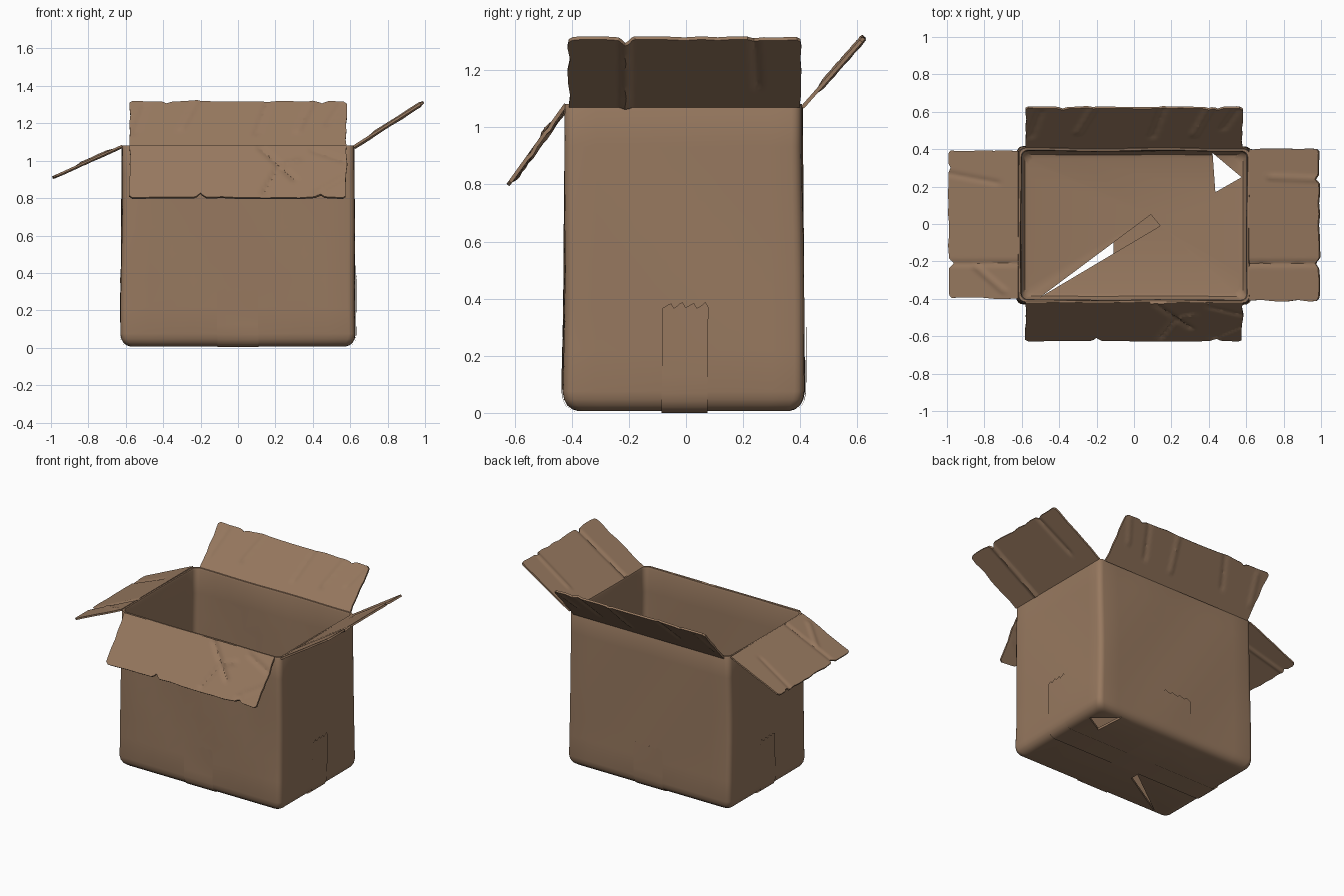
import bpy, bmesh, math, random
from mathutils import Vector

if "Cube" in bpy.data.objects:
    bpy.data.objects.remove(bpy.data.objects["Cube"])

random.seed(4)
card = bpy.data.materials.new("cardboard brown")
card.diffuse_color = (0.31, 0.19, 0.115, 1)
card.use_nodes = True
card.node_tree.nodes["Principled BSDF"].inputs["Base Color"].default_value = card.diffuse_color
HX, HY, CY = 0.628, 0.423, -0.008      # half sizes and y centre of the box


def make(name, verts, faces, angle=35):
    me = bpy.data.meshes.new(name)
    me.from_pydata([tuple(v) for v in verts], [], faces)
    me.materials.append(card)
    ob = bpy.data.objects.new(name, me)
    bpy.context.collection.objects.link(ob)
    bm = bmesh.new()
    bm.from_mesh(me)
    bmesh.ops.recalc_face_normals(bm, faces=bm.faces)
    bm.to_mesh(me)
    bm.free()
    smooth(ob, angle)
    return ob


def smooth(ob, angle):
    bpy.ops.object.select_all(action='DESELECT')
    ob.select_set(True)
    bpy.context.view_layer.objects.active = ob
    bpy.ops.object.shade_smooth_by_angle(angle=math.radians(angle))


def apply_modifier(ob, mod):
    bpy.context.view_layer.objects.active = ob
    bpy.ops.object.modifier_apply(modifier=mod.name)


def wobble(x, y, z):
    """Gentle unevenness shared by the walls and the tape on them."""
    k = 0.003 * min(1, z / 0.15)
    return Vector((x + k * math.sin(5 * z + 6 * y), y + k * math.sin(6 * z + 9 * x), z))


def rounded_ring(inset, z, radius):
    hx, hy = HX - inset, HY - inset
    pts = []
    for sx, sy, a0 in ((1, 1, 0), (-1, 1, 90), (-1, -1, 180), (1, -1, 270)):
        for i in range(5):
            a = math.radians(a0 + i * 22.5)
            pts.append((sx * (hx - radius) + radius * math.cos(a),
                        sy * (hy - radius) + radius * math.sin(a)))
    out = []                                  # subdivide the straight sides
    for i, p in enumerate(pts):
        q = pts[(i + 1) % len(pts)]
        n = 10 if i % 5 == 4 else 1
        for j in range(n):
            t = j / n
            out.append(wobble(p[0] + (q[0] - p[0]) * t, CY + p[1] + (q[1] - p[1]) * t, z))
    return out


# Box body: outer profile up, rim, inner profile down
curve = [(0.055, 0.006), (0.034, 0.012), (0.016, 0.026), (0.005, 0.047), (0, 0.075)]
profile = curve + [(0.001 + 0.008 * i / 7, 0.075 + 1.0 * i / 7) for i in range(1, 8)]
profile += [(0.012, 1.082), (0.022, 1.082), (0.026, 1.07)]
profile += [(0.026 - 0.006 * i / 6, 1.07 - 0.97 * i / 6) for i in range(1, 7)]
profile += [(0.026, 0.055), (0.045, 0.028), (0.065, 0.022)]
rings = [rounded_ring(i, z, 0.035) for i, z in profile]
n = len(rings[0])
faces = [(r * n + i, r * n + (i + 1) % n, (r + 1) * n + (i + 1) % n, (r + 1) * n + i)
         for r in range(len(rings) - 1) for i in range(n)]
faces += [tuple(range(n)), tuple((len(rings) - 1) * n + i for i in range(n))]
box = make("box_body", [v for r in rings for v in r], faces)

# Two torn holes through the floor
for tri in (((0.42, 0.38), (0.435, 0.17), (0.575, 0.25)),
            ((-0.50, -0.39), (0.14, -0.01), (0.09, 0.05))):
    v = [(x, y, z) for z in (-0.05, 0.12) for x, y in tri]
    cutter = make("floor_hole_cutter", v, [(0, 2, 1), (3, 4, 5), (0, 1, 4, 3), (1, 2, 5, 4), (2, 0, 3, 5)])
    cutter.hide_render = True
    mod = box.modifiers.new("hole", 'BOOLEAN')
    mod.operation = 'DIFFERENCE'
    mod.solver = 'EXACT'
    mod.object = cutter
    apply_modifier(box, mod)
    bpy.data.objects.remove(cutter)
smooth(box, 35)


# Tape strips wrapped under the box, with torn ends
def tape(name, along_x, w0, w1, top, lift):
    half = HX if along_x else HY
    side = [(half + 0.004 - i, z - lift) for i, z in curve[::-1]]
    path = [(half + 0.004, top - (top - 0.075) * i / 5) for i in range(5)] + side
    path += [(-r, z) for r, z in path[::-1]]
    m, verts = 16, []
    for k, (r, z) in enumerate(path):
        for j in range(m + 1):
            w = w0 + (w1 - w0) * j / m
            torn = (0.011 * (j % 4 - 2) / 2 + random.uniform(-.003, .003)) if k in (0, len(path) - 1) else 0
            x, y = (r, w) if along_x else (w, r + CY)
            verts.append(wobble(x, y, max(0.0, z + torn)))
    row = m + 1
    f = [(k * row + j, k * row + j + 1, (k + 1) * row + j + 1, (k + 1) * row + j)
         for k in range(len(path) - 1) for j in range(m)]
    make(name, verts, f, 40)


tape("long_tape", True, -0.085, 0.075, 0.38, 0.006)
tape("cross_tape", False, -0.11, 0.11, 0.31, 0.003)


def seg_dist(p, a, b):
    d = b - a
    t = max(0, min(1, (p - a).dot(d) / d.dot(d)))
    return (p - a - d * t).length


# Flaps: worn sheets with creases (u0, v0, u1, v1, depth) and edge notches (u, depth)
def flap(name, hinge, tip, axis, u0, u1, creases, notches, thick=0.013):
    hinge, tip, axis = Vector(hinge), Vector(tip), Vector(axis)
    length = (tip - hinge).length
    normal = axis.cross(tip - hinge).normalized()
    if normal.z < 0:
        normal = -normal
    nu, nv, verts = 70, 22, []
    edge = [random.uniform(-0.005, 0.003) for _ in range(nu // 5 + 2)]
    sides = [[random.uniform(-0.005, 0.005) for _ in range(nv // 4 + 2)] for _ in range(2)]

    def noise(tab, t):
        i = int(t)
        return tab[i] + (tab[min(i + 1, len(tab) - 1)] - tab[i]) * (t - i)

    for j in range(nv + 1):
        lo = u0 + noise(sides[0], j / 4) * min(1, j / 3)
        hi = u1 + noise(sides[1], j / 4) * min(1, j / 3)
        for i in range(nu + 1):
            u = lo + (hi - lo) * i / nu
            reach = length + noise(edge, i / 5)
            corner = min(u - lo, hi - u)
            reach -= max(0, 0.014 - corner)
            for nu_, nd in notches:
                reach -= nd * max(0, 1 - abs(u - nu_) / 0.025)
            v = reach * j / nv
            p = Vector((u, v / length))
            h = 0
            for a, b, c, d, depth in creases:
                dist = seg_dist(Vector((p.x, p.y * length)), Vector((a, b * length)), Vector((c, d * length)))
                h += depth * max(0, 1 - dist / 0.022)
            verts.append(hinge + (tip - hinge) * (v / length) + axis * u + normal * h)
    row = nu + 1
    f = [(j * row + i, j * row + i + 1, (j + 1) * row + i + 1, (j + 1) * row + i)
         for j in range(nv) for i in range(nu)]
    ob = make(name, verts, f, 30)
    mod = ob.modifiers.new("thickness", 'SOLIDIFY')
    mod.thickness, mod.offset = thick, 0
    apply_modifier(ob, mod)
    smooth(ob, 30)


X, Y = (1, 0, 0), (0, 1, 0)
flap("front_flap", (0, -0.421, 1.08), (0, -0.622, 0.80), X, -0.58, 0.58,
     [(0.12, 0.05, 0.30, 0.65, -0.012), (0.22, 0.4, 0.14, 0.9, -0.011), (0.22, 0.4, 0.32, 0.3, 0.008),
      (0.40, 0.1, 0.57, 0.3, -0.008), (0.57, 0.6, 0.42, 0.9, -0.007)],
     [(-0.2, 0.03), (0.44, 0.02)])
flap("back_flap", (0, 0.408, 1.07), (0, 0.624, 1.315), X, -0.58, 0.58,
     [(-0.3, 0.4, -0.22, 1, 0.007), (0.1, 0.3, 0.16, 1, -0.007), (0.32, 0.35, 0.40, 1, 0.008),
      (0.48, 0.5, 0.55, 0.95, -0.006), (-0.55, 0.3, -0.5, 0.9, -0.006)],
     [(-0.38, 0.015), (0.45, 0.015)])
flap("left_flap", (-0.618, 0, 1.08), (-0.99, 0, 0.912), Y, -0.397, 0.39,
     [(-0.21, 0.0, -0.21, 1, -0.008), (-0.36, 0.2, -0.23, 0.6, 0.008), (0.22, 0.3, 0.27, 1, -0.006)],
     [(-0.21, 0.03), (0.3, 0.015)], 0.011)
flap("right_flap", (0.618, 0, 1.075), (0.99, 0, 1.312), Y, -0.41, 0.40,
     [(-0.21, 0.0, -0.21, 1, -0.01), (0.25, 0.3, 0.24, 1, 0.007)],
     [(-0.21, 0.03), (0.24, 0.02)])
